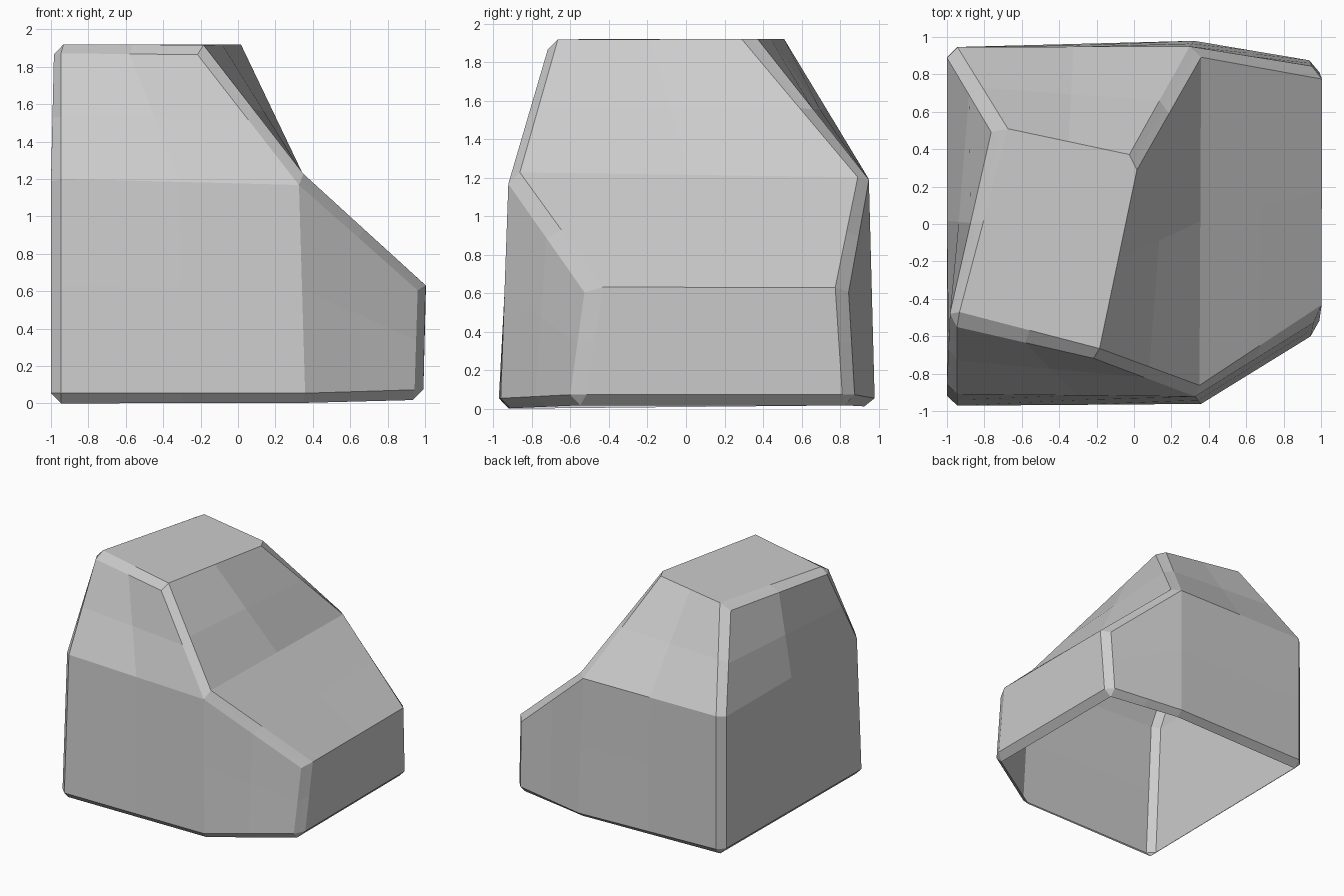
import bpy, bmesh

if "Cube" in bpy.data.objects:
    bpy.data.objects.remove(bpy.data.objects["Cube"])

# Corner points of the rock: b = base, m = shoulder, r = low right ledge, t = top
P = {
    "b0": (-1, -0.975, 0), "b1": (0.36, -0.965, 0), "b2": (0.99, -0.58, 0.02),
    "b3": (0.99, 0.87, 0.02), "b4": (0.32, 0.98, 0), "b5": (-1, 0.945, 0.02),
    "m0": (-1, -0.91, 1.2), "m1": (0.35, -0.92, 1.22),
    "m4": (0.35, 0.95, 1.21), "m5": (-1, 0.945, 1.2),
    "r2": (1.005, -0.49, 0.63), "r3": (1.005, 0.83, 0.63),
    "t0": (-1, -0.51, 1.92), "t1": (-0.19, -0.72, 1.92),
    "t2": (0.03, 0.36, 1.92), "t3": (-0.73, 0.52, 1.92),
}

# Walls, slopes and top; the underside is open
FACES = """b0 b1 m1 m0; m0 m1 t1 t0; b1 b2 r2 m1; b2 b3 r3 r2; b3 b4 m4 r3;
b4 b5 m5 m4; m4 m5 t3 t2; b5 b0 m0 m5; m5 m0 t0 t3; m1 r2 r3 m4;
t1 m1 m4 t2; t0 t1 t2 t3; b5 b4 b3 b2 b1 b0"""

# Edges that are chipped off
CHIPPED = """b0 b1; b1 b2; b2 b3; b3 b4; b4 b5; b5 b0; b0 m0; m0 t0; b5 m5; m5 t3;
b3 r3; b2 r2; m1 r2; m4 r3; t1 m1; t2 m4; t0 t1; t0 t3"""


def groups(text):
    return [g.split() for g in text.split(";")]


bm = bmesh.new()
v = {k: bm.verts.new(co) for k, co in P.items()}
for names in groups(FACES):
    bm.faces.new([v[n] for n in names])
bmesh.ops.recalc_face_normals(bm, faces=bm.faces[:])
edges = [bm.edges.get((v[a], v[b])) for a, b in groups(CHIPPED)]
bmesh.ops.bevel(bm, geom=edges, offset=0.055, offset_type='OFFSET',
                segments=1, affect='EDGES', clamp_overlap=True)

# Open the underside
bm.normal_update()
base = [f for f in bm.faces if f.normal.z < -0.95]
bmesh.ops.delete(bm, geom=base, context='FACES')

mesh = bpy.data.meshes.new("rock")
bm.to_mesh(mesh)
bm.free()
rock = bpy.data.objects.new("rock", mesh)
bpy.context.collection.objects.link(rock)

# Split the twisted faces evenly into flat facets
sub = rock.modifiers.new("facets", 'SUBSURF')
sub.subdivision_type = 'SIMPLE'
sub.levels = sub.render_levels = 1
